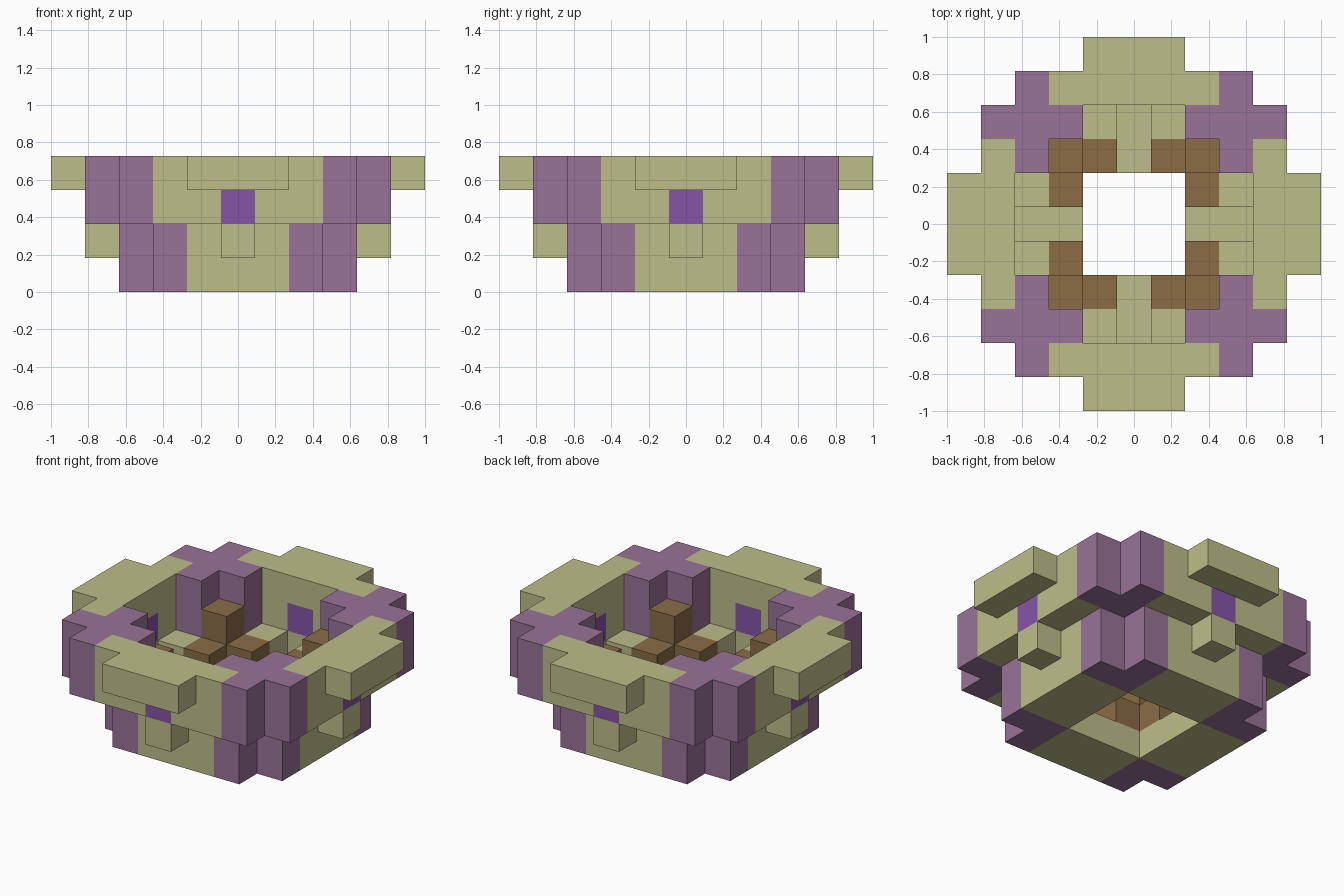
import bpy
import bmesh
from mathutils import Vector

cube = bpy.data.objects.get("Cube")
if cube:
    bpy.data.objects.remove(cube, do_unlink=True)

UNIT = 2 / 11  # edge of one building block


def make_material(name, rgb):
    mat = bpy.data.materials.new(name)
    mat.use_nodes = True
    colour = (*rgb, 1)
    mat.diffuse_color = colour
    mat.node_tree.nodes["Principled BSDF"].inputs["Base Color"].default_value = colour
    return mat


green = make_material("pale_green", (0.51, 0.515, 0.254))
mauve = make_material("mauve", (0.319, 0.171, 0.314))
violet = make_material("violet", (0.235, 0.091, 0.381))
brown = make_material("brown", (0.254, 0.15, 0.061))

# Each part: name, material, block ranges (along side, outward, height), inclusive.
# Every range is repeated on all four sides, mirrored about each side's middle.
PARTS = [
    ("base_ring", green, [((0, 1), (2, 3), (0, 0))]),
    ("lower_wall", green, [((1, 1), (3, 3), (1, 1))]),
    ("side_nub", green, [((0, 0), (4, 4), (1, 1))]),
    ("upper_wall", green, [((0, 2), (4, 4), (2, 3))]),
    ("outer_lip", green, [((0, 1), (5, 5), (3, 3))]),
    ("lower_corner", mauve, [((2, 2), (2, 2), (0, 0)), ((2, 2), (3, 3), (0, 1))]),
    ("upper_corner", mauve, [((2, 3), (3, 3), (2, 3)), ((3, 3), (4, 4), (2, 3))]),
    ("window", violet, [((0, 0), (4, 4), (2, 2))]),
    ("bench", brown, [((1, 1), (2, 2), (1, 1))]),
    ("corner_post", brown, [((2, 2), (2, 2), (1, 2))]),
]


def span(limits):
    return range(limits[0], limits[1] + 1)


# Fill the block grid; later parts replace earlier ones
blocks = {}
for name, mat, boxes in PARTS:
    for along, outward, height in boxes:
        for a in span(along):
            for b in span(outward):
                for k in span(height):
                    for sa in (-1, 1):
                        for sb in (-1, 1):
                            blocks[(sa * a, sb * b, k)] = name
                            blocks[(sb * b, sa * a, k)] = name


def build_part(name, mat):
    """Make one mesh from the exposed sides of a part's blocks."""
    bm = bmesh.new()
    for cell in [c for c, owner in blocks.items() if owner == name]:
        centre = Vector((cell[0], cell[1], cell[2] + 0.5))
        for axis in range(3):
            for sign in (-1, 1):
                neighbour = list(cell)
                neighbour[axis] += sign
                if tuple(neighbour) in blocks:
                    continue
                n, u = Vector((0, 0, 0)), Vector((0, 0, 0))
                n[axis] = sign / 2
                u[(axis + 1) % 3] = 0.5
                v = n.cross(u) * 2
                corners = (-u - v, u - v, u + v, v - u)
                bm.faces.new([bm.verts.new((centre + n + c) * UNIT) for c in corners])
    bmesh.ops.remove_doubles(bm, verts=bm.verts, dist=UNIT / 100)
    mesh = bpy.data.meshes.new(name)
    bm.to_mesh(mesh)
    bm.free()
    mesh.materials.append(mat)
    obj = bpy.data.objects.new(name, mesh)
    bpy.context.collection.objects.link(obj)


for name, mat, boxes in PARTS:
    build_part(name, mat)
